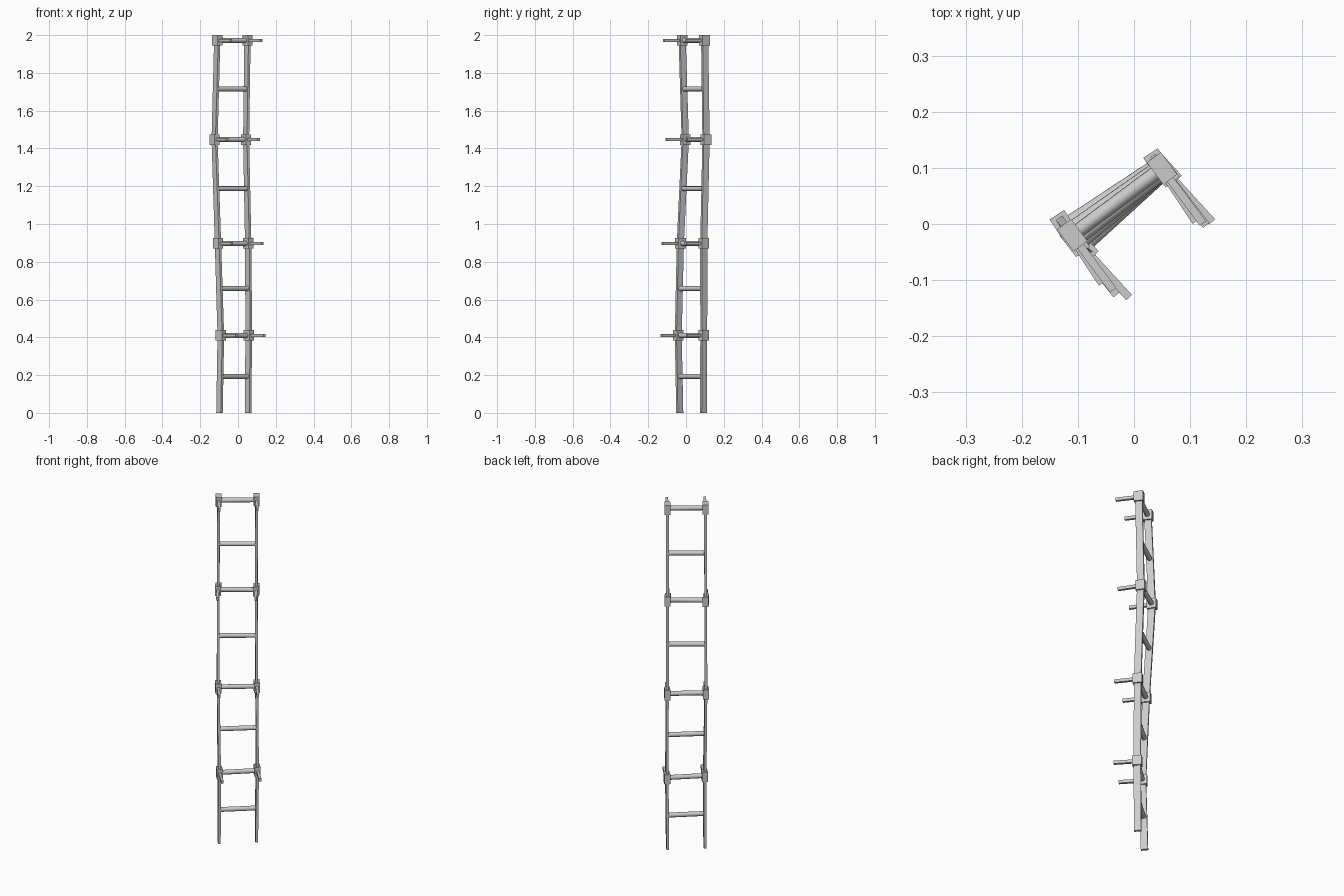
import bpy, bmesh, math
from mathutils import Vector, Matrix

if "Cube" in bpy.data.objects:
    bpy.data.objects.remove(bpy.data.objects["Cube"])

# Joint stations: left-rail and right-rail centres (x, y) at height z
stations = [
    (0.00, (-0.098, -0.033), (0.053, 0.093)),
    (0.41, (-0.091, -0.041), (0.057, 0.094)),
    (0.897, (-0.106, -0.030), (0.054, 0.094)),
    (1.447, (-0.124, -0.004), (0.043, 0.106)),
    (1.972, (-0.110, -0.020), (0.050, 0.099)),
]


def frame(z):
    """Interpolated rail centres plus across / forward directions at z."""
    for (z0, l0, r0), (z1, l1, r1) in zip(stations, stations[1:]):
        if z <= z1 or z1 == stations[-1][0]:
            t = (z - z0) / (z1 - z0)
            left = Vector((*l0, z0)).lerp(Vector((*l1, z1)), t)
            right = Vector((*r0, z0)).lerp(Vector((*r1, z1)), t)
            u = (right - left).normalized()
            return left, right, u, Vector((u.y, -u.x, 0))


def finish(name, bm):
    bmesh.ops.recalc_face_normals(bm, faces=bm.faces)
    me = bpy.data.meshes.new(name)
    bm.to_mesh(me)
    bm.free()
    ob = bpy.data.objects.new(name, me)
    bpy.context.collection.objects.link(ob)
    return ob


def box(name, centre, u, v, size):
    bm = bmesh.new()
    bmesh.ops.create_cube(bm, size=1)
    rot = Matrix((u, v, Vector((0, 0, 1)))).transposed().to_4x4()
    bm.transform(Matrix.Translation(centre) @ rot @ Matrix.Diagonal((*size, 1)))
    return finish(name, bm)


# Rails: rectangular section lofted through the stations
def rail(name, side):
    bm = bmesh.new()
    prev = None
    for z in [s[0] for s in stations[:-1]] + [1.985]:
        f = frame(z)
        c, u, v = f[side], f[2], f[3]
        w, d = 0.007, 0.0185
        ring = [bm.verts.new(c + u * a * w + v * b * d)
                for a, b in ((-1, -1), (1, -1), (1, 1), (-1, 1))]
        if prev:
            for i in range(4):
                j = (i + 1) % 4
                bm.faces.new((prev[i], prev[j], ring[j], ring[i]))
        else:
            bm.faces.new(ring[::-1])
        prev = ring
    bm.faces.new(prev)
    finish(name, bm)


rail("left_rail", 0)
rail("right_rail", 1)


# Rungs: round bars between the rails
def rung(name, z):
    left, right, u, v = frame(z)
    bm = bmesh.new()
    bmesh.ops.create_cone(bm, cap_ends=True, segments=12, radius1=0.013,
                          radius2=0.013, depth=(right - left).length)
    rot = Vector((0, 0, 1)).rotation_difference(u).to_matrix().to_4x4()
    bm.transform(Matrix.Translation((left + right) / 2) @ rot)
    for f in bm.faces:
        f.smooth = len(f.verts) == 4
    for e in bm.edges:
        e.smooth = all(f.smooth for f in e.link_faces)
    finish(name, bm)


for i, z in enumerate((0.193, 0.41, 0.658, 0.897, 1.187, 1.447, 1.715, 1.972)):
    rung(f"rung_{i + 1}", z)

# Joint collars with forward stand-off pegs
for i, (z, _, _) in enumerate(stations[1:]):
    left, right, u, v = frame(z)
    for side, c in (("left", left), ("right", right)):
        box(f"{side}_collar_{i + 1}", c, u, v, (0.031, 0.049, 0.056))
        box(f"{side}_peg_{i + 1}", c + v * 0.066, u, v, (0.014, 0.112, 0.017))
